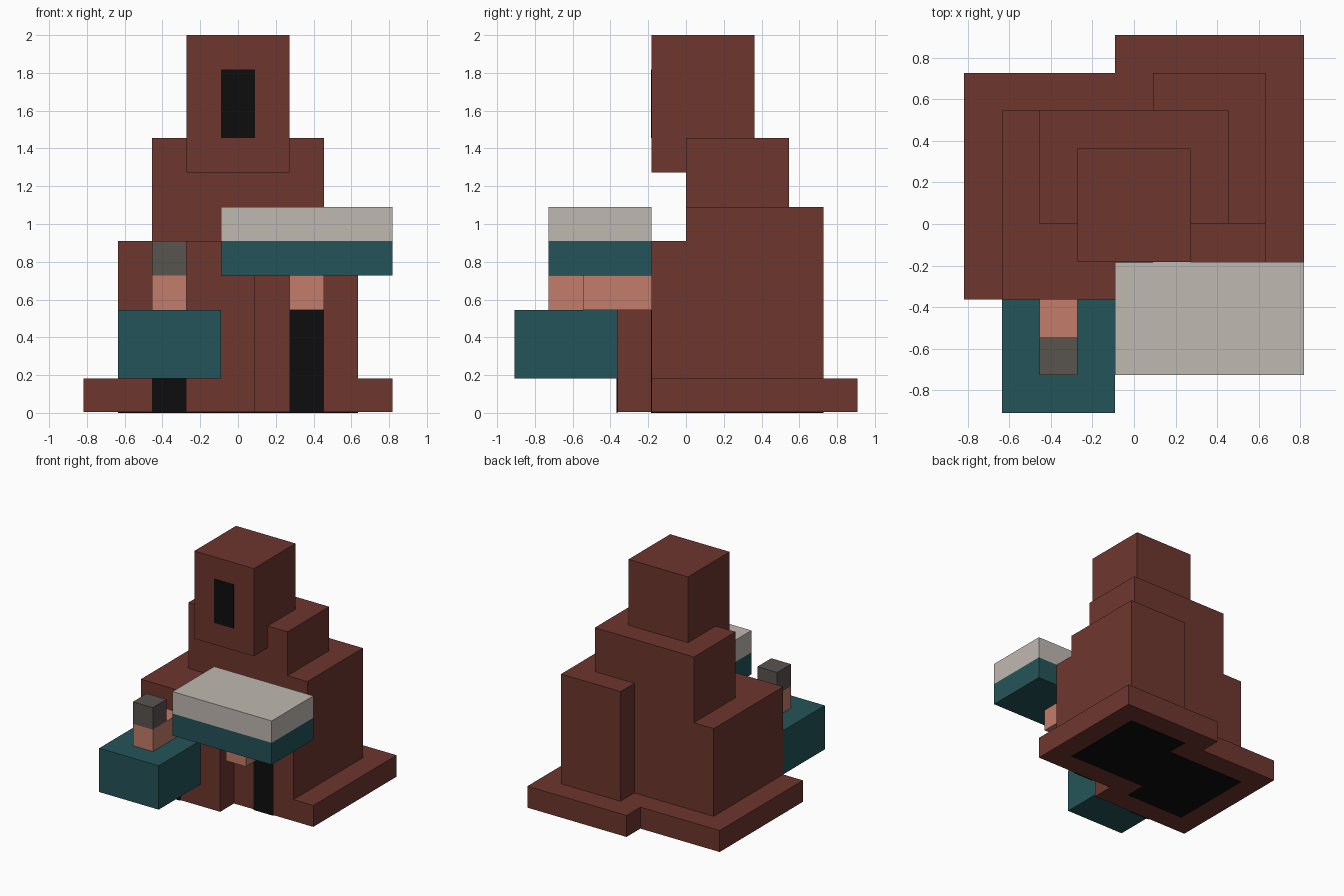
import bpy
import bmesh

cube = bpy.data.objects.get("Cube")
if cube:
    bpy.data.objects.remove(cube, do_unlink=True)

U = 2 / 11      # side of one block
T = 0.004       # thickness of painted plates


def material(name, rgb):
    # sRGB 0-255 to linear
    lin = [(c / 255 / 12.92) if c < 11 else ((c / 255 + 0.055) / 1.055) ** 2.4 for c in rgb]
    m = bpy.data.materials.new(name)
    m.use_nodes = True
    m.diffuse_color = (*lin, 1)
    m.node_tree.nodes["Principled BSDF"].inputs["Base Color"].default_value = (*lin, 1)
    return m


BROWN = material("robe brown", (110, 54, 46))
TEAL = material("sleeve teal", (36, 84, 88))
CREAM = material("pale cream", (192, 184, 178))
SKIN = material("skin", (196, 124, 106))
GREY = material("dark grey", (88, 83, 79))
BLACK = material("black", (13, 13, 13))


def prism(name, outline, z0, z1, mat):
    """Extrude an outline given in block coordinates from z0 to z1 (units)."""
    bm = bmesh.new()
    verts = [bm.verts.new(((i - 4.5) * U, (j - 5) * U, z0)) for i, j in outline]
    face = bm.faces.new(verts)
    new = bmesh.ops.extrude_face_region(bm, geom=[face])["geom"]
    for v in new:
        if isinstance(v, bmesh.types.BMVert):
            v.co.z = z1
    bmesh.ops.recalc_face_normals(bm, faces=bm.faces)
    me = bpy.data.meshes.new(name)
    bm.to_mesh(me)
    bm.free()
    me.materials.append(mat)
    ob = bpy.data.objects.new(name, me)
    bpy.context.collection.objects.link(ob)
    return ob


def box(name, i, j, k, mat):
    """Box from block ranges along x, y and z."""
    outline = [(i[0], j[0]), (i[1], j[0]), (i[1], j[1]), (i[0], j[1])]
    return prism(name, outline, k[0] * U, k[1] * U, mat)


def front_plate(name, i, j, k, mat):
    """Thin painted panel on a face looking to the front."""
    return box(name, i, (j - T / U, j), k, mat)


# Robe: stepped hem and body
prism("robe_hem", [(0, 3), (5, 3), (5, 4), (9, 4), (9, 10), (4, 10), (4, 9), (0, 9)],
      T, U, BROWN)
prism("robe_body", [(1, 3), (5, 3), (5, 4), (8, 4), (8, 9), (5, 9), (5, 8), (1, 8)],
      U, 5 * U, BROWN)
box("raised_shoulder", (5, 8), (5, 9), (5, 6), BROWN)
box("chest", (2, 7), (5, 8), (5, 8), BROWN)

# Hood with dark opening
box("hood", (3, 6), (4, 7), (7, 11), BROWN)
front_plate("hood_opening", (4, 5), 4, (8, 10), BLACK)

# Dark gaps in the robe front and the dark underside
front_plate("right_robe_gap", (2, 3), 3, (0, 1), BLACK)
front_plate("left_robe_gap", (6, 7), 4, (0, 3), BLACK)
prism("dark_underside", [(1, 4), (4, 4), (4, 5), (8, 5), (8, 9), (5, 9), (5, 8), (1, 8)],
      0, T, BLACK)

# Right arm: sleeve, hand and held tip
box("right_sleeve", (1, 4), (0, 3), (1, 3), TEAL)
box("right_hand", (2, 3), (1, 3), (3, 4), SKIN)
box("right_held_tip", (2, 3), (1, 2), (4, 5), GREY)

# Left arm: hand below a two-tone slab
box("left_hand", (6, 7), (2, 4), (3, 4), SKIN)
box("left_slab_lower", (4, 9), (1, 4), (4, 5), TEAL)
box("left_slab_upper", (4, 9), (1, 4), (5, 6), CREAM)
